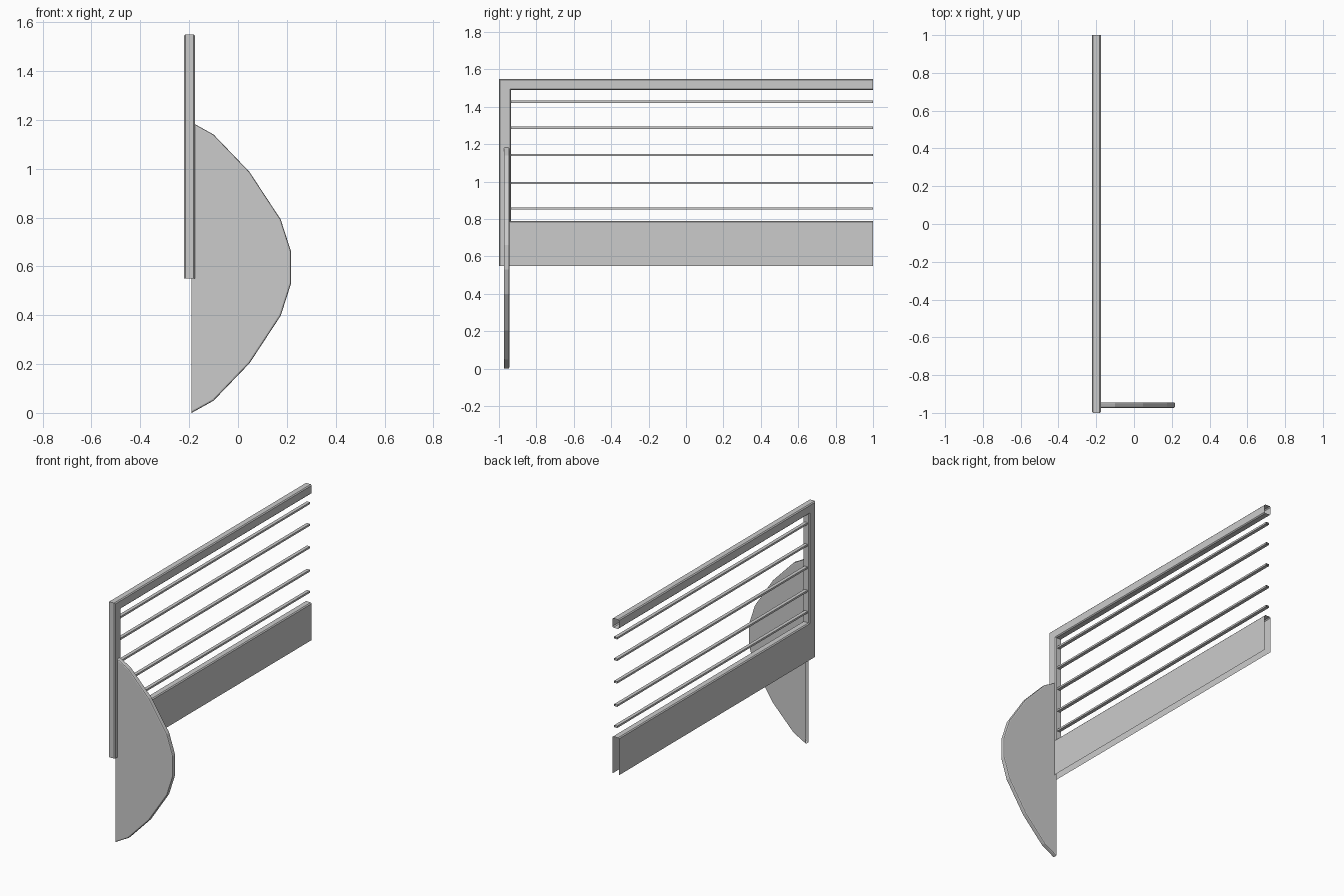
import bpy, bmesh
from mathutils import Vector

if "Cube" in bpy.data.objects:
    bpy.data.objects.remove(bpy.data.objects["Cube"])


def shell(name, outline, place, lo, hi, open_walls=(), bevel=0.0, segments=1):
    """Extrude a flat outline from lo to hi, softening its rims; open_walls are left out."""
    bm = bmesh.new()
    a = [bm.verts.new(place(u, v, lo)) for u, v in outline]
    b = [bm.verts.new(place(u, v, hi)) for u, v in outline]
    n = len(outline)
    caps = [bm.faces.new(a), bm.faces.new(b[::-1])]
    walls = [bm.faces.new((a[i], b[i], b[(i + 1) % n], a[(i + 1) % n])) for i in range(n)]
    bmesh.ops.recalc_face_normals(bm, faces=bm.faces[:])
    bmesh.ops.delete(bm, geom=[walls[i] for i in open_walls], context='FACES')
    if bevel:
        rims = [e for c in caps for e in c.edges if len(e.link_faces) == 2]
        bmesh.ops.bevel(bm, geom=rims, offset=bevel, offset_type='OFFSET',
                        segments=segments, profile=0.5, affect='EDGES')
    mesh = bpy.data.meshes.new(name)
    bm.to_mesh(mesh)
    bm.free()
    obj = bpy.data.objects.new(name, mesh)
    bpy.context.collection.objects.link(obj)
    return obj


def along_x(u, v, d):
    return Vector((d, u, v))


def along_y(u, v, d):
    return Vector((u, d, v))


# C-shaped hollow frame: lower panel, end post and top rail, open below and at the far end
frame = [(1, 0.55), (-1, 0.55), (-1, 1.55), (1, 1.55),
         (1, 1.49), (-0.935, 1.49), (-0.935, 0.79), (1, 0.79)]
shell("railing_frame", frame, along_x, -0.222, -0.176, open_walls=(0, 3, 7), bevel=0.006)

# Horizontal bars between the panel and the top rail
for i, z in enumerate((0.857, 0.993, 1.143, 1.288, 1.427)):
    w, h = 0.011, 0.006
    x = -0.199
    section = [(x - w, z - h), (x + w, z - h), (x + w, z + h), (x - w, z + h)]
    bar = shell(f"rail_bar_{i + 1}", section, along_y, -0.94, 1.0)
    # Bars are cut open at the far end
    bm = bmesh.new()
    bm.from_mesh(bar.data)
    ends = [f for f in bm.faces if f.calc_center_median().y > 0.99]
    bmesh.ops.delete(bm, geom=ends, context='FACES')
    bm.to_mesh(bar.data)
    bm.free()

# Faceted half-round side plate, mirrored about its mid height, open against the post
mid = 0.595
half = [(-0.19, 0.595), (-0.1, 0.545), (0.047, 0.392), (0.175, 0.197), (0.217, 0.066)]
plate = [(x, mid - d) for x, d in half] + [(x, mid + d) for x, d in reversed(half)]
shell("side_plate", plate, along_y, -0.974, -0.944,
      open_walls=(len(plate) - 1,), bevel=0.007, segments=2)
